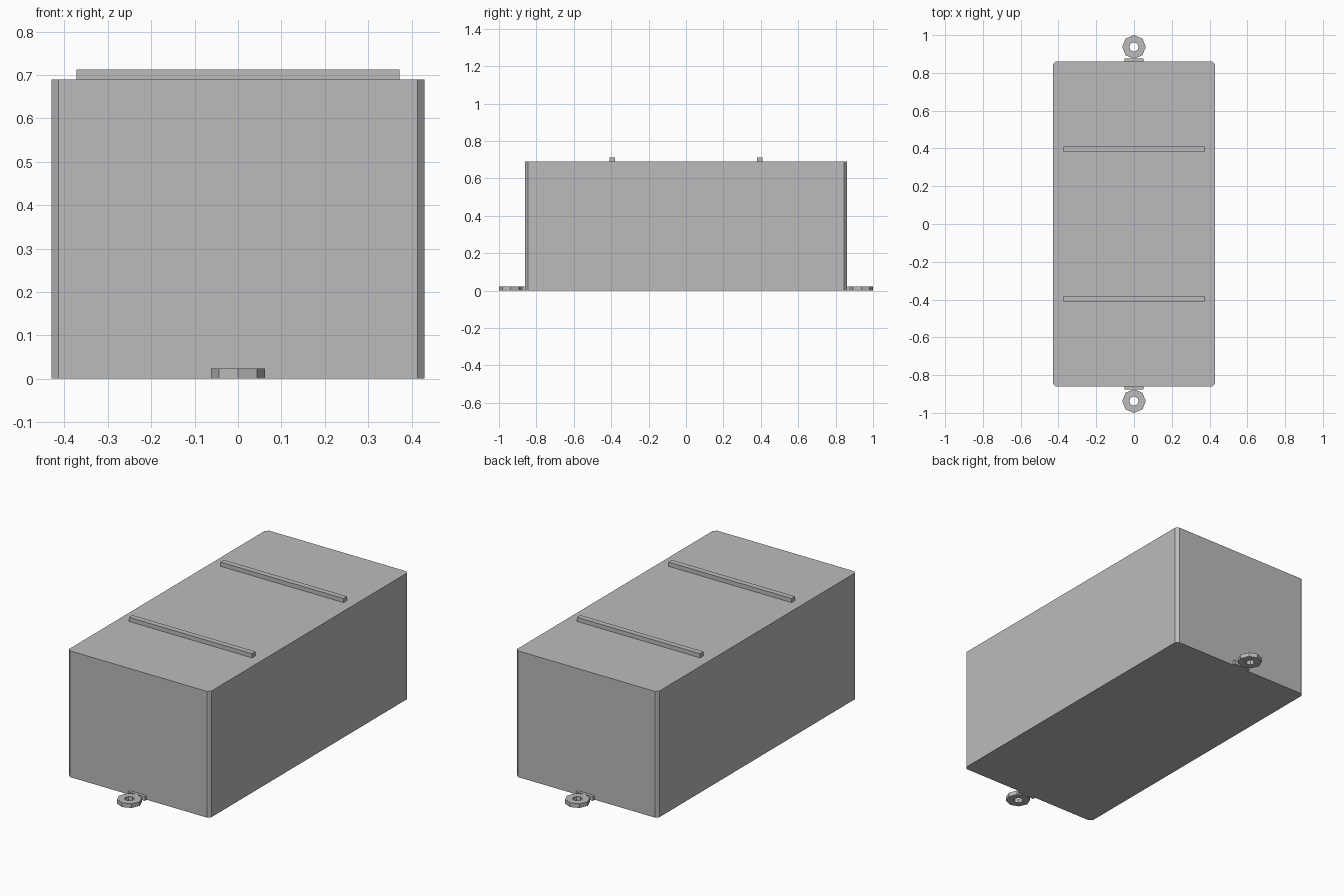
import bpy
import bmesh
from math import cos, sin, pi

default = bpy.data.objects.get("Cube")
if default:
    bpy.data.objects.remove(default, do_unlink=True)

grey = bpy.data.materials.new("plain grey")
grey.use_nodes = True
colour = (0.5, 0.5, 0.5, 1)
grey.diffuse_color = colour
grey.node_tree.nodes["Principled BSDF"].inputs["Base Color"].default_value = colour


def extrude(name, rings, z0, z1):
    """Raise a flat outline, or the strip between two outlines, from z0 to z1."""
    bm = bmesh.new()
    loops = [[bm.verts.new((x, y, z0)) for x, y in ring] for ring in rings]
    if len(loops) == 1:
        bm.faces.new(loops[0])
    else:
        outer, inner = loops
        for i in range(len(outer)):
            j = (i + 1) % len(outer)
            bm.faces.new((outer[i], outer[j], inner[j], inner[i]))
    top = bmesh.ops.extrude_face_region(bm, geom=bm.faces[:])["geom"]
    bmesh.ops.translate(bm, vec=(0, 0, z1 - z0),
                        verts=[v for v in top if isinstance(v, bmesh.types.BMVert)])
    bmesh.ops.recalc_face_normals(bm, faces=bm.faces[:])
    mesh = bpy.data.meshes.new(name)
    bm.to_mesh(mesh)
    bm.free()
    mesh.materials.append(grey)
    bpy.context.collection.objects.link(bpy.data.objects.new(name, mesh))


def rectangle(w, y0, y1):
    return [(-w, y0), (w, y0), (w, y1), (-w, y1)]


def octagon(r, y):
    return [(r * cos(k * pi / 4), y + r * sin(k * pi / 4)) for k in range(8)]


# Box body with chamfered upright edges
X, Y, C = 0.43, 0.86, 0.016
extrude("body", [[(-X + C, -Y), (X - C, -Y), (X, -Y + C), (X, Y - C),
                  (X - C, Y), (-X + C, Y), (-X, Y - C), (-X, -Y + C)]], 0, 0.69)

for side, s in (("front", -1), ("back", 1)):
    # Rib across the lid
    y = s * 0.395
    extrude(side + "_rib", [rectangle(0.372, y - 0.015, y + 0.015)], 0.685, 0.713)
    # Ring lug and its mounting plate
    extrude(side + "_lug", [octagon(0.0625, s * 0.9375), octagon(0.025, s * 0.9375)], 0, 0.023)
    extrude(side + "_lug_plate", [rectangle(0.05, *sorted((s * 0.85, s * 0.876)))], 0, 0.023)
